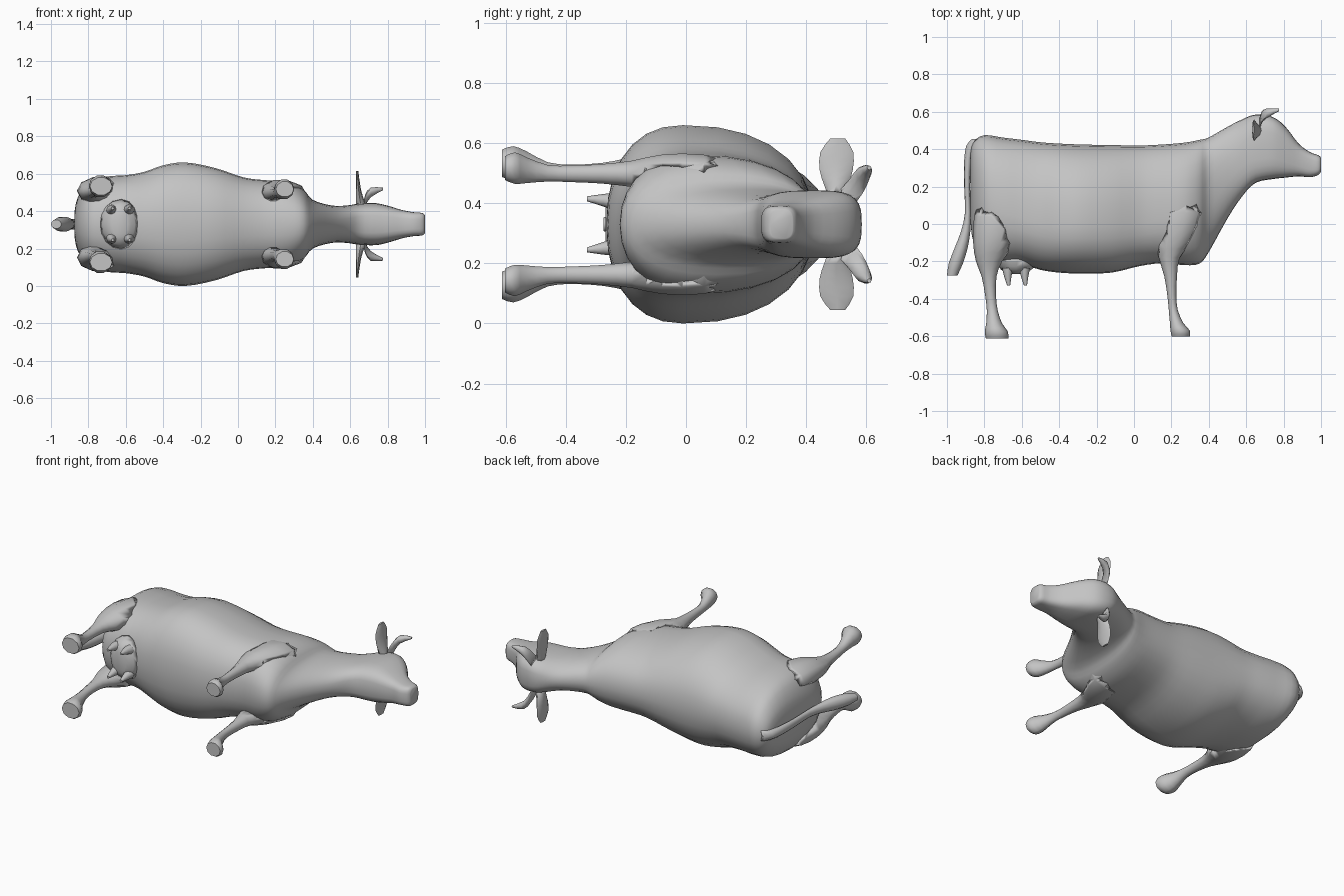
import bpy, bmesh, math
from mathutils import Vector

if "Cube" in bpy.data.objects:
    bpy.data.objects.remove(bpy.data.objects["Cube"])

MID = 0.33  # the animal lies on its side: its plane of symmetry is z = MID
hide = bpy.data.materials.new("grey_hide")
hide.diffuse_color = (0.55, 0.55, 0.55, 1)
hide.use_nodes = True
hide.node_tree.nodes["Principled BSDF"].inputs["Base Color"].default_value = hide.diffuse_color


def smooth(stations, steps=3):
    """Catmull-Rom interpolation through rows of numbers."""
    out, n = [], len(stations)
    for i in range(n - 1):
        a, b, c, d = (stations[min(max(i + k, 0), n - 1)] for k in (-1, 0, 1, 2))
        for s in range(steps):
            t = s / steps
            out.append([q + .5 * t * (r - p + t * (2*p - 5*q + 4*r - e + t * (3*(q - r) + e - p)))
                        for p, q, r, e in zip(a, b, c, d)])
    return out + [list(stations[-1])]


def loft(name, rings, trim=None, angle=60):
    """Skin over rings; with trim, the part hidden inside that object is cut away."""
    bm = bmesh.new()
    vs = [[bm.verts.new(p) for p in ring] for ring in rings]
    n = len(vs[0])
    for a, b in zip(vs, vs[1:]):
        for i in range(n):
            bm.faces.new((a[i], a[(i + 1) % n], b[(i + 1) % n], b[i]))
    bm.faces.new(vs[0])
    bm.faces.new(vs[-1])
    bmesh.ops.recalc_face_normals(bm, faces=bm.faces)
    mesh = bpy.data.meshes.new(name)
    bm.to_mesh(mesh)
    bm.free()
    mesh.materials.append(hide)
    ob = bpy.data.objects.new(name, mesh)
    bpy.context.collection.objects.link(ob)
    bpy.context.view_layer.objects.active = ob
    ob.select_set(True)
    bpy.ops.object.shade_smooth_by_angle(angle=math.radians(angle))
    ob.select_set(False)
    if trim:
        cut = ob.modifiers.new("trim", 'BOOLEAN')
        cut.operation, cut.object, cut.solver = 'DIFFERENCE', trim, 'EXACT'
    return ob


def trunk_ring(x, low, high, wide, half, n=28):
    """Section across the body: widest at height `wide`, boxier toward the head."""
    box = .88 - .28 * min(max((x - .55) / .12, 0), 1)
    ring = []
    for i in range(n):
        a = 2 * math.pi * i / n
        c, s = math.cos(a), math.sin(a)
        h = (high - wide) if s > 0 else (wide - low)
        ring.append(Vector((x, wide + h * math.copysign(abs(s) ** box, s),
                            MID + half * math.copysign(abs(c) ** box, c))))
    return ring


def tube(name, stations, side=1, n=10, steps=2, trim=None):
    """Limb along y; rows are x, y, sideways offset, x radius, z radius."""
    rings = []
    for x, y, off, rx, rz in smooth(stations, steps):
        rings.append([Vector((x + rx * math.cos(2 * math.pi * i / n), y,
                              MID + side * off + rz * math.sin(2 * math.pi * i / n)))
                      for i in range(n)])
    return loft(name, rings, trim)


# Body, neck and head in one skin: x, underside, back, widest height, half width
stations = [
    (-.875, .02, .38, .22, .06), (-.858, -.10, .44, .16, .14), (-.80, -.19, .475, .10, .225),
    (-.70, -.21, .462, .06, .255), (-.60, -.215, .45, .03, .262), (-.50, -.245, .437, .0, .28),
    (-.40, -.26, .43, -.01, .315), (-.28, -.265, .425, -.01, .33), (-.12, -.26, .422, -.01, .30),
    (.03, -.225, .42, 0, .25), (.15, -.21, .425, .02, .235), (.27, -.22, .435, .04, .225),
    (.35, -.212, .45, .08, .185), (.40, -.15, .463, .16, .13), (.50, .03, .52, .29, .10),
    (.58, .15, .56, .38, .10), (.65, .22, .585, .42, .11), (.74, .24, .573, .43, .112),
    (.81, .248, .52, .39, .096), (.88, .255, .43, .345, .075), (.94, .25, .385, .32, .064),
    (.985, .262, .368, .31, .06), (1.0, .28, .355, .315, .048)]
body = loft("body", [trunk_ring(*r) for r in smooth(stations)])

hind_leg = [
    (-.71, .16, .15, .10, .06), (-.725, .04, .175, .13, .077), (-.75, -.10, .178, .11, .072),
    (-.775, -.20, .174, .07, .048), (-.775, -.28, .172, .040, .034), (-.767, -.38, .172, .029, .028),
    (-.758, -.46, .178, .029, .03), (-.748, -.53, .195, .042, .05), (-.736, -.575, .203, .062, .06),
    (-.732, -.612, .203, .060, .048)]
front_leg = [
    (.245, .20, .14, .08, .05), (.235, .06, .165, .13, .07), (.215, -.08, .17, .10, .065),
    (.188, -.18, .168, .056, .046), (.196, -.28, .168, .034, .034), (.202, -.38, .168, .024, .029),
    (.21, -.46, .17, .024, .029), (.228, -.53, .18, .036, .045), (.247, -.57, .187, .052, .055),
    (.25, -.602, .187, .048, .042)]

# Udder between the hind legs
udder = tube("udder", [(-.62, -.12, 0, .14, .15), (-.625, -.20, 0, .115, .13),
                       (-.63, -.245, 0, .08, .11), (-.63, -.268, 0, .04, .07)], n=16, trim=body)

for side, label in ((1, "right"), (-1, "left")):
    tube(f"{label}_hind_leg", hind_leg, side, trim=body)
    tube(f"{label}_front_leg", front_leg, side, trim=body)
    # Teats under the udder
    for x in (-.675, -.585):
        tube(f"{label}_teat", [(x, -.235, .075, .03, .03), (x, -.275, .08, .021, .021),
                               (x + .005, -.33, .085, .008, .008)], side, 8)
    # Ears: leaves spread sideways, thick at the root; rows are offset, x, y, half height, thickness
    ear = [(.09, .66, .50, .025, .028), (.13, .652, .50, .04, .022), (.18, .645, .50, .055, .014),
           (.24, .64, .502, .055, .009), (.285, .637, .505, .025, .006)]
    loft(f"{label}_ear", [[Vector((x + t * math.cos(k * math.pi / 4),
                                   y + h * math.sin(k * math.pi / 4), MID + side * o))
                           for k in range(8)] for o, x, y, h, t in smooth(ear, 2)], body)
    # Horns: short tapering curves; rows are offset, x, y, radius
    horn = [(.07, .67, .52, .035), (.125, .68, .565, .032), (.17, .71, .592, .026),
            (.188, .775, .61, .007)]
    loft(f"{label}_horn", [[Vector((x, y + r * math.sin(k * math.pi / 4),
                                    MID + side * o + r * math.cos(k * math.pi / 4)))
                            for k in range(8)] for o, x, y, r in smooth(horn, 2)], body)

# Tail with tuft
tube("tail", [(-.83, .455, 0, .035, .035), (-.868, .42, 0, .028, .03), (-.888, .34, 0, .02, .028),
              (-.892, .20, 0, .016, .025), (-.888, .06, 0, .016, .024), (-.90, -.04, 0, .025, .03),
              (-.925, -.13, 0, .035, .04), (-.952, -.21, 0, .038, .038),
              (-.972, -.275, 0, .028, .024)], trim=body)
